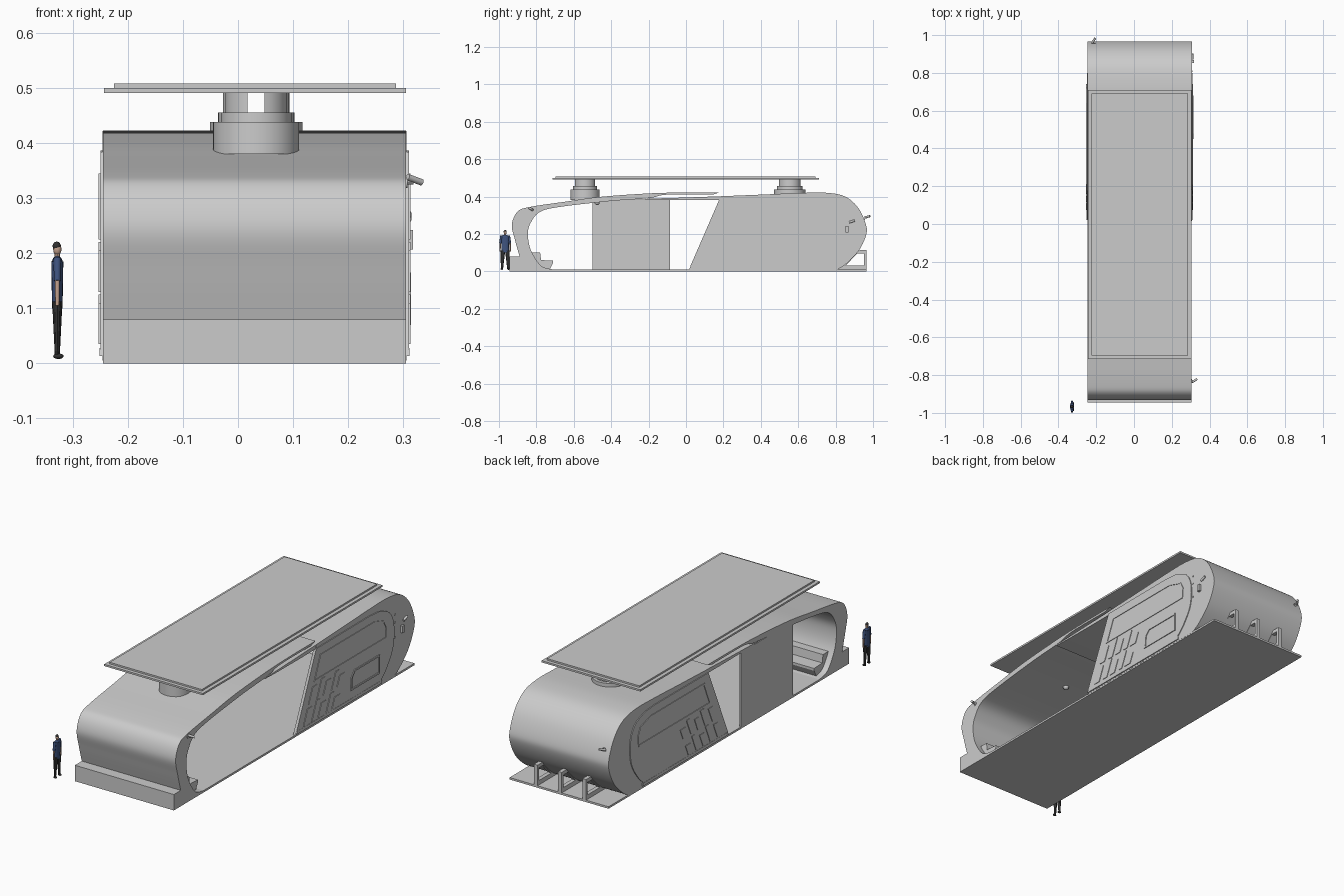
import bpy, bmesh
from math import cos, sin, pi, radians
from mathutils import Vector

if "Cube" in bpy.data.objects:
    bpy.data.objects.remove(bpy.data.objects["Cube"])

X0, X1 = -0.245, 0.305      # shelter width
XC = (X0 + X1) / 2


def material(name, rgb):
    m = bpy.data.materials.new(name)
    m.diffuse_color = (*rgb, 1)
    m.use_nodes = True
    m.node_tree.nodes["Principled BSDF"].inputs["Base Color"].default_value = m.diffuse_color
    return m


def add(name, bm, mat=None, smooth=True):
    bmesh.ops.recalc_face_normals(bm, faces=bm.faces)
    me = bpy.data.meshes.new(name)
    bm.to_mesh(me)
    bm.free()
    ob = bpy.data.objects.new(name, me)
    bpy.context.collection.objects.link(ob)
    if mat:
        me.materials.append(mat)
    if smooth:
        bpy.ops.object.select_all(action='DESELECT')
        ob.select_set(True)
        bpy.context.view_layer.objects.active = ob
        bpy.ops.object.shade_smooth_by_angle(angle=radians(30))
    return ob


def spline(pts, n=6):
    """Smooth Catmull-Rom curve through 2D points."""
    p = [Vector(q) for q in [pts[0], *pts, pts[-1]]]
    out = []
    for a, b, c, d in zip(p, p[1:], p[2:], p[3:]):
        for i in range(n):
            t = i / n
            out.append((2*b + (c-a)*t + (2*a-5*b+4*c-d)*t*t + (3*b-a-3*c+d)*t**3) / 2)
    return [tuple(q) for q in out] + [tuple(pts[-1])]


def prism(name, pts, a, b, axis='x', smooth=True):
    """Extrude a (y,z) profile along x, or an (x,y) profile along z."""
    bm = bmesh.new()
    place = (lambda p, h: (h, *p)) if axis == 'x' else (lambda p, h: (*p, h))
    lo = [bm.verts.new(place(p, a)) for p in pts]
    hi = [bm.verts.new(place(p, b)) for p in pts]
    bm.faces.new(lo)
    bm.faces.new(hi)
    for i in range(len(pts)):
        j = i - 1
        bm.faces.new((lo[j], lo[i], hi[i], hi[j]))
    return add(name, bm, smooth=smooth)


def frame(name, outer, inner, a, b):
    """Flat ring with matching outer and inner (y,z) outlines, extruded along x."""
    bm = bmesh.new()
    rings = [[bm.verts.new((x, *p)) for p in r]
             for x, r in ((a, outer), (b, outer), (b, inner), (a, inner))]
    for k in range(4):
        r, s = rings[k - 1], rings[k]
        for i in range(len(outer)):
            bm.faces.new((r[i-1], r[i], s[i], s[i-1]))
    return add(name, bm, smooth=False)


def box(name, x, y, z, mat=None):
    bm = bmesh.new()
    bmesh.ops.create_cube(bm, size=1)
    for v in bm.verts:
        v.co = [r[0] + (c + .5) * (r[1] - r[0]) for c, r in zip(v.co, (x, y, z))]
    return add(name, bm, mat, False)


def rod(name, a, b, r1, r2=None, mat=None, seg=24, squash=1):
    a, b = Vector(a), Vector(b)
    bm = bmesh.new()
    bmesh.ops.create_cone(bm, cap_ends=True, segments=seg, radius1=r1,
                          radius2=r1 if r2 is None else r2, depth=(b - a).length)
    q = (b - a).to_track_quat('Z', 'Y')
    for v in bm.verts:
        p = q @ v.co
        p.x *= squash
        v.co = p + (a + b) / 2
    return add(name, bm, mat)


def ball(name, c, r, mat=None):
    bm = bmesh.new()
    bmesh.ops.create_uvsphere(bm, u_segments=16, v_segments=10, radius=1)
    for v in bm.verts:
        v.co = [c[i] + v.co[i] * r[i] for i in range(3)]
    return add(name, bm, mat)


# Floor and front shell sweeping up from the base block into the roof
box('floor', (X0, X1), (-.94, .965), (0, .01))
front_out = spline([(-.89, .08), (-.915, .17), (-.931, .25), (-.9, .32), (-.83, .345),
                    (-.64, .373), (-.46, .398), (-.19, .417), (.02, .422), (.18, .422)])
front_in = spline([(.145, .411), (-.1, .41), (-.2, .391), (-.4, .376), (-.67, .345), (-.78, .318),
                   (-.83, .26), (-.845, .2), (-.83, .115), (-.775, .03), (-.71, .01)])
prism('front_shell', [(-.945, 0), (-.945, .08)] + front_out + front_in + [(-.71, 0)], X0, X1)

# Rear shell: thin ceiling under the overhang, curling down at the back
rear_out = spline([(-.22, .388), (.07, .397), (.4, .41), (.61, .419), (.75, .42), (.85, .4),
                   (.92, .34), (.962, .25), (.962, .19), (.92, .105), (.85, .035), (.8, .005)])
rear_in = spline([(.78, .01), (.83, .05), (.9, .115), (.942, .19), (.942, .25), (.9, .33),
                  (.84, .38), (.75, .4), (.4, .39), (.18, .381), (-.1, .381), (-.22, .384)])
prism('rear_shell', rear_out + rear_in, X0, X1)

# Side walls of the rear cabin with raised panels and reliefs
wall = [(.016, .008), (.18, .384)] + [p for p in rear_out if p[0] > .18]
panel = [(.022, .025), (.178, .384), (.6, .386)] + spline(
    [(.68, .38), (.76, .345), (.797, .27), (.79, .16), (.74, .075), (.69, .025)], 5)
strip_out = [(.16, .225), (.21, .345), (.64, .345), (.72, .32), (.74, .28), (.735, .225)]
strip_in = [(.173, .233), (.217, .337), (.638, .337), (.713, .314), (.731, .28), (.727, .233)]
bars = [(.02, .05, .1), (.085, .04, .12), (.135, .05, .085), (.2, .035, .11), (.245, .06, .07)]
for side, xs, d in (('left', X0, -1), ('right', X1, 1)):
    prism(side + '_wall', wall, xs - d * .01, xs + d * .0008)
    prism(side + '_panel', panel, xs, xs + d * .005, smooth=False)
    frame(side + '_strip_frame', strip_out, strip_in, xs, xs + d * .008)
    # Slanted bar relief in two rows
    for row, z0 in enumerate((.035, .13)):
        for i, (y, w, h) in enumerate(bars):
            h *= .75
            y += .04 + z0 * .43
            prism(f'{side}_relief_{row}_{i}', [(y, z0), (y + h*.43, z0 + h),
                  (y + w*.7 + h*.43, z0 + h), (y + w*.7, z0)], xs, xs + d * .008, smooth=False)
    # Bevelled skirt under the panel
    prism(side + '_skirt', [(.02, .013), (.026, .028), (.7, .028), (.7, .013)],
          xs, xs + d * .006, smooth=False)
frame('right_display_frame', [(.45, .07), (.455, .135), (.48, .165), (.68, .165), (.68, .07)],
      [(.458, .078), (.463, .132), (.485, .157), (.672, .157), (.672, .078)], X1, X1 + .009)

# Inner partition, bench and ceiling dome
box('partition', (X0, X0 + .008), (-.5, -.085), (.008, .383))
prism('bench', [(-.84, .06), (-.83, .1), (-.78, .1), (-.775, .06), (-.71, .057),
                (-.71, .045), (-.73, .008), (-.78, .01)], X0 + .03, X1 - .03, smooth=False)
ball('ceiling_dome', (XC, -.475, .368), (.014, .014, .014))

# Triangular brackets supporting the back
for i, x in enumerate((-.11, .025, .16)):
    frame(f'rear_bracket_{i}', [(.81, .008), (.965, .008), (.965, .113), (.9, .113)],
          [(.855, .032), (.952, .032), (.952, .095), (.915, .095)], x - .01, x + .01)

# Stepped collars and split posts carrying the roof panel
for tag, y, z, k in (('front', -.54, .38, 1), ('rear', .555, .405, 1.08)):
    rod(tag + '_collar', (.033, y, z), (.033, y, .438), .078 * k, seg=48)
    rod(tag + '_upper_collar', (.033, y, .435), (.033, y, .455), .064 * k, seg=48)
    for s in (-1, 1):
        arc = [(.033 + s * .056 * k * cos(t), y + .056 * k * sin(t))
               for t in [radians(-74 + 148 * i / 16) for i in range(17)]]
        prism(f'{tag}_post_{s}', arc, .45, .492, axis='z')
box('roof_panel', (X0 + .002, X1), (-.715, .71), (.491, .5))
box('roof_panel_top', (X0 + .02, X1 - .018), (-.697, .692), (.5, .508))


# Security cameras: arm, plate and tilted barrel
def camera(name, base, out, aim):
    b, o, v = Vector(base), Vector(out), Vector(aim)
    rod(name + '_plate', b, b + o * .003, .01, seg=16)
    rod(name + '_arm', b, b + o * .014, .003, seg=12)
    c = b + o * .014 + Vector((0, 0, .006))
    rod(name + '_barrel', c - v * .014, c + v * .018, .006, seg=16)


camera('front_camera', (X1, -.83, .328), (1, 0, 0), (.8, .5, -.3))
camera('side_camera', (X1, .885, .26), (.3, 0, 0), (0, .9, .3))
camera('rear_camera', (-.215, .955, .285), (0, 1, 0), (.5, .8, .25))
box('control_box', (X1, X1 + .013), (.853, .868), (.207, .242))
for i, z in enumerate((.2, .275, .315)):
    rod(f'side_light_{i}', (X1, .808, z), (X1 + .004, .808, z), .004, seg=12)

# Standing person for scale, facing along x
skin = material('skin', (.55, .36, .27))
navy = material('navy', (.05, .09, .22))
black = material('black', (.03, .03, .03))
px, py = -.328, -.967
for s in (-1, 1):
    y = py + s * .012
    rod(f'leg_{s}', (px, y + s * .005, .014), (px, y, .112), .006, .0125, black, 12, .75)
    ball(f'shoe_{s}', (px + .002, y + s * .006, .013), (.0095, .007, .005), black)
    rod(f'sleeve_{s}', (px, py + s * .026, .15), (px, py + s * .019, .191), .006, .007, navy, 12)
    rod(f'forearm_{s}', (px, py + s * .028, .105), (px, py + s * .026, .152), .0035, .0045, skin, 12)
rod('torso', (px, py, .1), (px, py, .185), .019, .022, navy, 16, .5)
ball('shoulders', (px, py, .184), (.0095, .023, .011), navy)
rod('neck', (px, py, .188), (px, py, .203), .005, mat=skin, seg=12)
ball('head', (px, py, .207), (.0075, .0075, .011), skin)
ball('hair', (px - .001, py, .213), (.0075, .008, .008), black)
